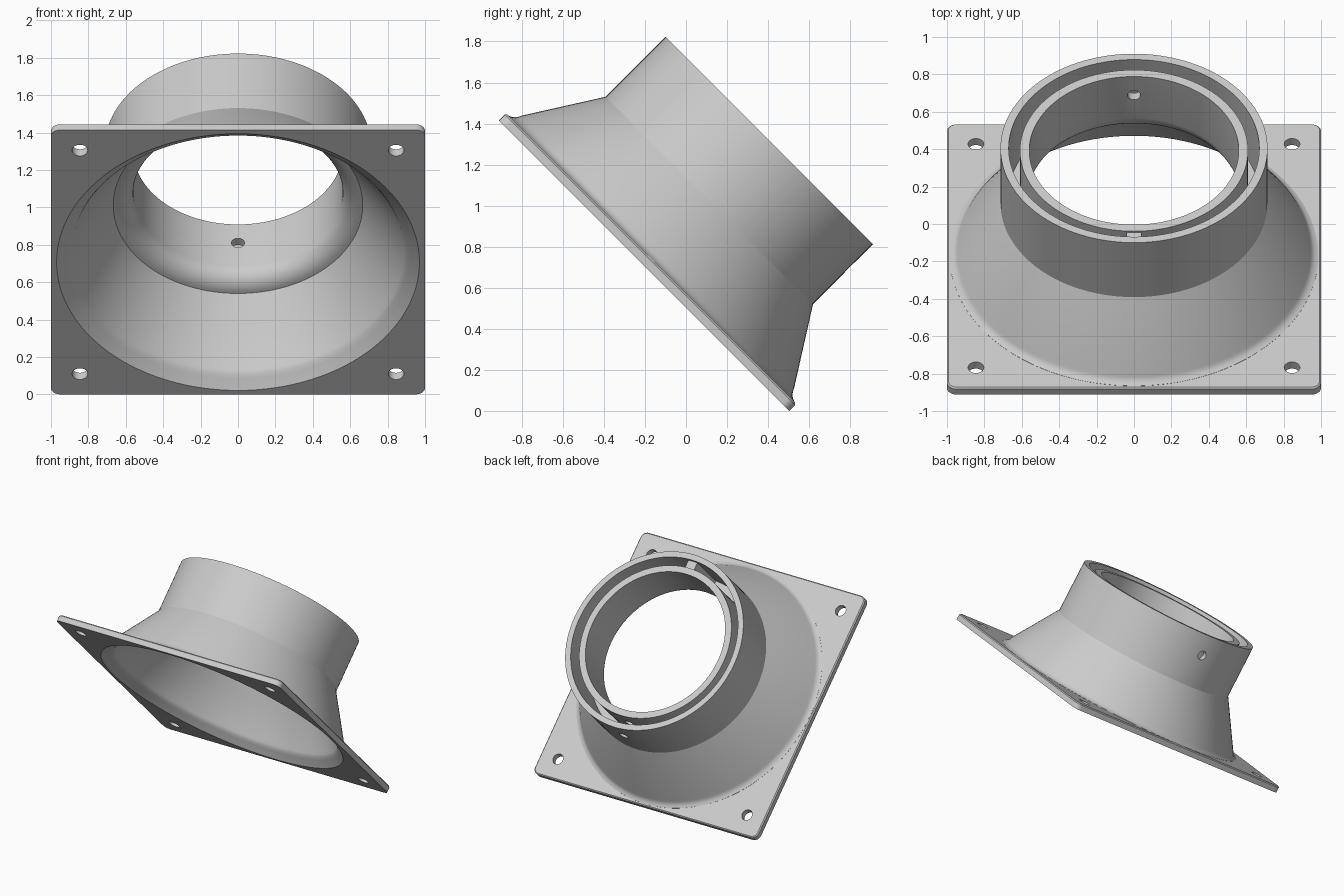
import bpy, bmesh, math
from mathutils import Matrix, Vector

if "Cube" in bpy.data.objects:
    bpy.data.objects.remove(bpy.data.objects["Cube"])

SEG = 128

def make(name, bm):
    bmesh.ops.recalc_face_normals(bm, faces=bm.faces)
    me = bpy.data.meshes.new(name)
    bm.to_mesh(me)
    bm.free()
    ob = bpy.data.objects.new(name, me)
    bpy.context.collection.objects.link(ob)
    return ob

def lathe(name, profile):
    # revolve (radius, height) points; the ends lie on the axis
    bm = bmesh.new()
    rings = []
    for r, h in profile:
        if r == 0:
            rings.append([bm.verts.new((0, 0, h))] * SEG)
        else:
            rings.append([bm.verts.new((r * math.cos(a), r * math.sin(a), h))
                          for a in (2 * math.pi * i / SEG for i in range(SEG))])
    for a, b in zip(rings, rings[1:]):
        for i in range(SEG):
            j = (i + 1) % SEG
            quad = [a[i], a[j], b[j], b[i]]
            bm.faces.new(list(dict.fromkeys(quad)))
    return make(name, bm)

def box(name, lo, hi):
    lo, hi = Vector(lo), Vector(hi)
    bm = bmesh.new()
    bmesh.ops.create_cube(bm, size=1, matrix=Matrix.Translation((lo + hi) / 2)
                          @ Matrix.Diagonal((*(hi - lo), 1)))
    return make(name, bm)

def rod(name, radius, length, loc, tilt=0):
    bm = bmesh.new()
    bmesh.ops.create_cone(bm, cap_ends=True, segments=32, radius1=radius, radius2=radius, depth=length,
                          matrix=Matrix.Translation(loc) @ Matrix.Rotation(tilt, 4, 'X'))
    return make(name, bm)

def boolean(target, tool, op):
    m = target.modifiers.new(op, 'BOOLEAN')
    m.operation, m.object, m.solver = op, tool, 'EXACT'
    bpy.context.view_layer.objects.active = target
    bpy.ops.object.modifier_apply(modifier=m.name)
    bpy.data.objects.remove(tool)

# square mounting plate with rounded corners and a fine chamfer on top
body = box("flanged_adapter", (-1, -1, 0), (1, 1, 0.05))
bm = bmesh.new()
bm.from_mesh(body.data)
corners = [e for e in bm.edges if abs(e.verts[0].co.z - e.verts[1].co.z) > 0.01]
bmesh.ops.bevel(bm, geom=corners, offset=0.05, segments=6, profile=0.5, affect='EDGES')
rim = [e for e in bm.edges if all(v.co.z > 0.04 for v in e.verts)]
bmesh.ops.bevel(bm, geom=rim, offset=0.008, segments=1, affect='EDGES')
bm.to_mesh(body.data)
bm.free()

# outer cone with filleted foot, and straight collar
boolean(body, lathe("outer_shell", [
    (0, 0.02), (0.985, 0.02), (0.985, 0.051), (0.968, 0.058), (0.955, 0.068),
    (0.946, 0.081), (0.938, 0.097), (0.714, 0.451), (0.714, 0.863), (0, 0.863)]), 'UNION')

# hollow inside: chamfered mouth, cone, rounded throat, bore and ring groove
throat = [(0.56 + 0.107 * (1 - math.sin(t)), 0.53 - 0.10 * math.cos(t))
          for t in (math.pi / 2 * i / 8 for i in range(9))]
boolean(body, lathe("hollow", [
    (0, -0.05), (1.03, -0.05), (0.97, 0), (0.92, 0.042), (0.901, 0.056), (0.889, 0.074),
    (0.88, 0.095), (0.75, 0.304)] + throat + [
    (0.56, 0.845), (0.61, 0.845), (0.61, 0.5), (0.67, 0.5), (0.67, 0.95), (0, 0.95)]), 'DIFFERENCE')

# key bridging the groove
boolean(body, box("key", (-0.04, -0.685, 0.48), (0.04, -0.59, 0.835)), 'UNION')

# screw holes and the pin hole through the collar
for x in (-0.845, 0.845):
    for y in (-0.845, 0.845):
        boolean(body, rod("screw_hole", 0.042, 0.3, (x, y, 0)), 'DIFFERENCE')
boolean(body, rod("pin_hole", 0.035, 0.4, (0, 0.65, 0.705), math.pi / 2), 'DIFFERENCE')

# tilt to 45 degrees and stand on the lower edge
body.data.transform(Matrix.Translation((0, -0.205, 0.707)) @ Matrix.Rotation(-math.pi / 4, 4, 'X'))
low = min(v.co.z for v in body.data.vertices)
body.data.transform(Matrix.Translation((0, 0, -low)))
bpy.ops.object.select_all(action='DESELECT')
body.select_set(True)
bpy.context.view_layer.objects.active = body
bpy.ops.object.shade_smooth_by_angle(angle=math.radians(25))
